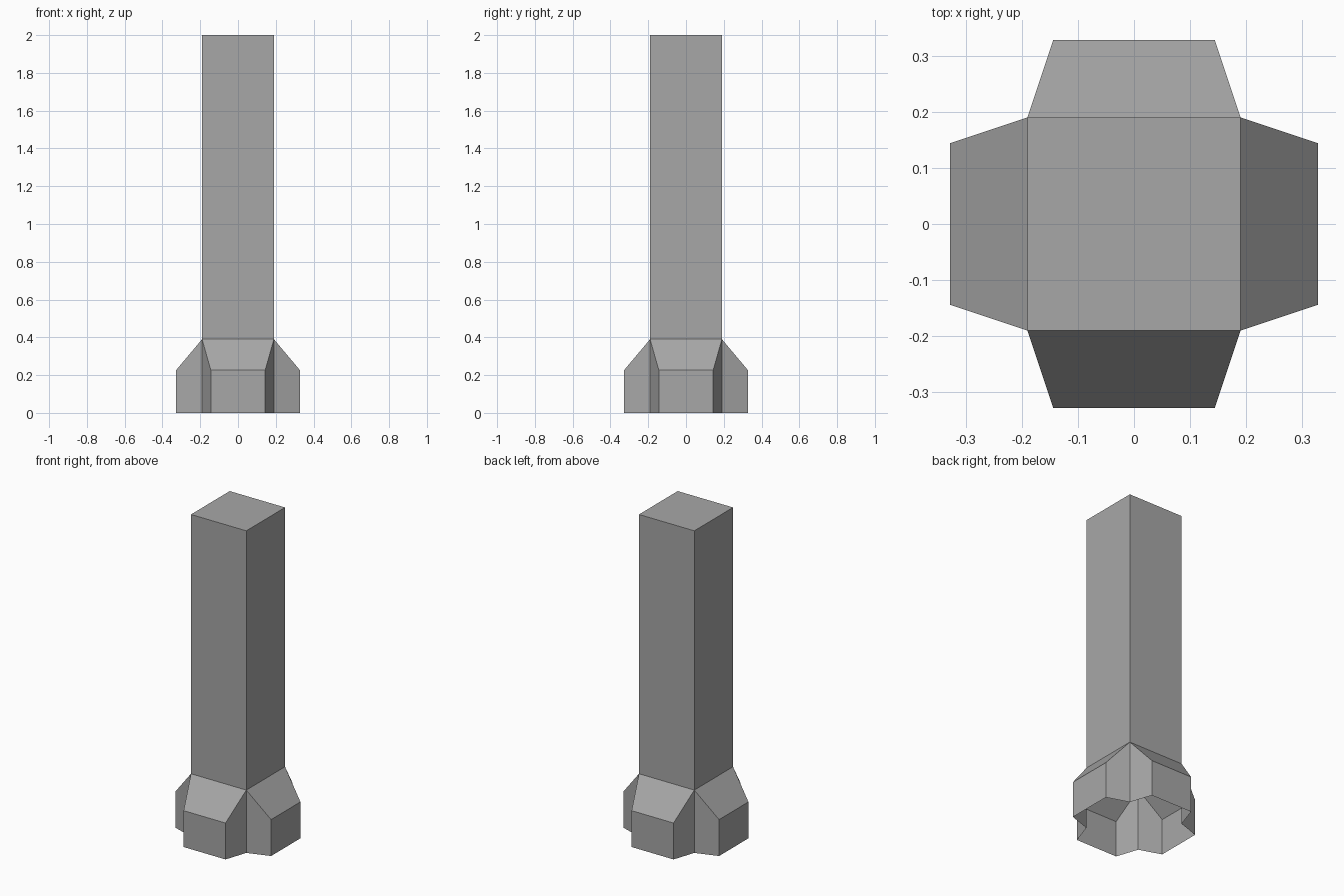
import bpy
import bmesh
from math import pi
from mathutils import Matrix, Vector

if "Cube" in bpy.data.objects:
    bpy.data.objects.remove(bpy.data.objects["Cube"])

HALF, HEIGHT = 0.19, 2.0             # square shaft
FOOT_OUT, FOOT_HALF = 0.328, 0.144   # outer face of each foot
FOOT_LOW, FOOT_TOP = 0.226, 0.39     # slope start and end heights

stone = bpy.data.materials.new("grey_stone")
stone.use_nodes = True
colour = (0.39, 0.39, 0.39, 1)
stone.diffuse_color = colour
stone.node_tree.nodes["Principled BSDF"].inputs["Base Color"].default_value = colour

bm = bmesh.new()


def add_face(points, turn):
    bm.faces.new([bm.verts.new(turn @ Vector(p)) for p in points])


def inner(side, z):
    return (side * HALF, -HALF, z)


def outer(side, z):
    return (side * FOOT_HALF, -FOOT_OUT, z)


# Four equal sides: shaft wall, sloped shoulder, foot front and foot cheeks
for i in range(4):
    turn = Matrix.Rotation(i * pi / 2, 3, "Z")
    add_face([inner(-1, FOOT_TOP), inner(1, FOOT_TOP),
              inner(1, HEIGHT), inner(-1, HEIGHT)], turn)
    add_face([outer(-1, FOOT_LOW), outer(1, FOOT_LOW),
              inner(1, FOOT_TOP), inner(-1, FOOT_TOP)], turn)
    add_face([outer(-1, 0), outer(1, 0),
              outer(1, FOOT_LOW), outer(-1, FOOT_LOW)], turn)
    add_face([inner(-1, 0), outer(-1, 0),
              outer(-1, FOOT_LOW), inner(-1, FOOT_TOP)], turn)
    add_face([outer(1, 0), inner(1, 0),
              inner(1, FOOT_TOP), outer(1, FOOT_LOW)], turn)

# Flat top; the underside stays open
add_face([(-HALF, -HALF, HEIGHT), (HALF, -HALF, HEIGHT),
          (HALF, HALF, HEIGHT), (-HALF, HALF, HEIGHT)], Matrix.Identity(3))
bmesh.ops.remove_doubles(bm, verts=bm.verts[:], dist=0.0001)

mesh = bpy.data.meshes.new("pillar")
bm.to_mesh(mesh)
bm.free()
mesh.materials.append(stone)
pillar = bpy.data.objects.new("pillar", mesh)
bpy.context.collection.objects.link(pillar)
